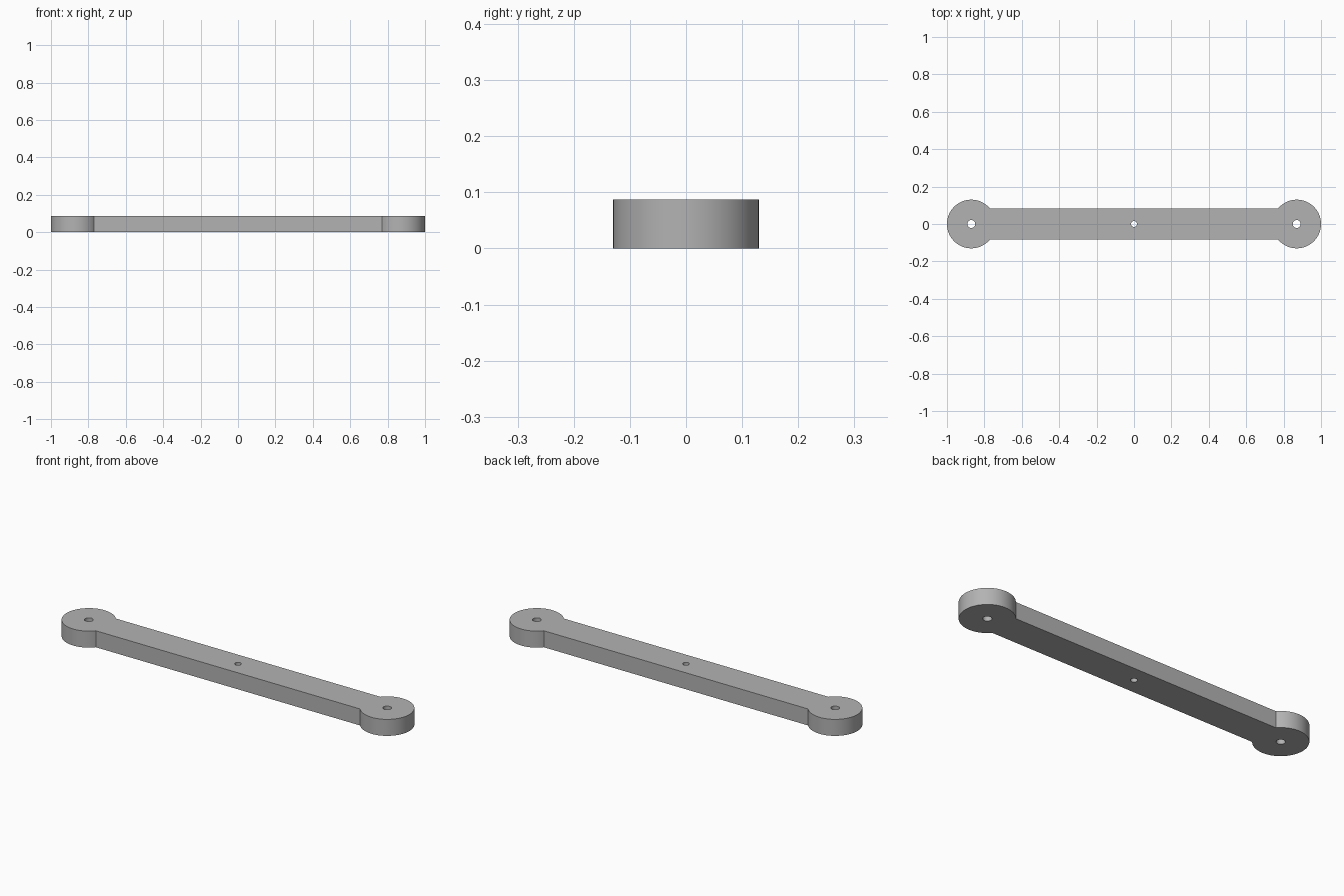
import bpy
import bmesh
from math import asin, cos, sin, pi
from mathutils import Vector

cube = bpy.data.objects.get("Cube")
if cube:
    bpy.data.objects.remove(cube, do_unlink=True)

END_X = 0.87
END_RADIUS = 0.13
HALF_WIDTH = 0.084
HEIGHT = 0.087


def arc(cx, radius, start, end, steps):
    """Points along an arc centred on (cx, 0)."""
    angles = [start + (end - start) * i / steps for i in range(steps + 1)]
    return [(cx + radius * cos(a), radius * sin(a)) for a in angles]


def add_loop(bm, points):
    """Closed loop of edges on the ground plane."""
    verts = [bm.verts.new((x, y, 0)) for x, y in points]
    return [bm.edges.new((v, verts[i - 1])) for i, v in enumerate(verts)]


# Grey metal
grey = bpy.data.materials.new("grey metal")
grey.use_nodes = True
colour = (0.45, 0.45, 0.45, 1)
grey.diffuse_color = colour
grey.node_tree.nodes["Principled BSDF"].inputs["Base Color"].default_value = colour

# Outline: a straight bar running into a round boss at each end
bm = bmesh.new()
neck = pi - asin(HALF_WIDTH / END_RADIUS)
outline = arc(END_X, END_RADIUS, -neck, neck, 64)
outline += [(-x, -y) for x, y in outline]
edges = add_loop(bm, outline)

# Pin holes in both ends and a smaller one in the middle
for x, radius in ((-END_X, 0.021), (0, 0.016), (END_X, 0.021)):
    edges += add_loop(bm, arc(x, radius, 0, 2 * pi, 32)[:-1])

# Fill the profile around the holes and give it thickness
bmesh.ops.triangle_fill(bm, use_beauty=True, edges=edges, normal=Vector((0, 0, 1)))
extruded = bmesh.ops.extrude_face_region(bm, geom=bm.faces[:], use_keep_orig=True)
top = [g for g in extruded["geom"] if isinstance(g, bmesh.types.BMVert)]
bmesh.ops.translate(bm, verts=top, vec=(0, 0, HEIGHT))
bmesh.ops.recalc_face_normals(bm, faces=bm.faces[:])

mesh = bpy.data.meshes.new("link_arm")
bm.to_mesh(mesh)
bm.free()
mesh.materials.append(grey)
link_arm = bpy.data.objects.new("link_arm", mesh)
bpy.context.collection.objects.link(link_arm)

# Smooth round walls with crisp rims
bpy.ops.object.select_all(action="DESELECT")
link_arm.select_set(True)
bpy.context.view_layer.objects.active = link_arm
bpy.ops.object.shade_smooth_by_angle(angle=pi / 6)
